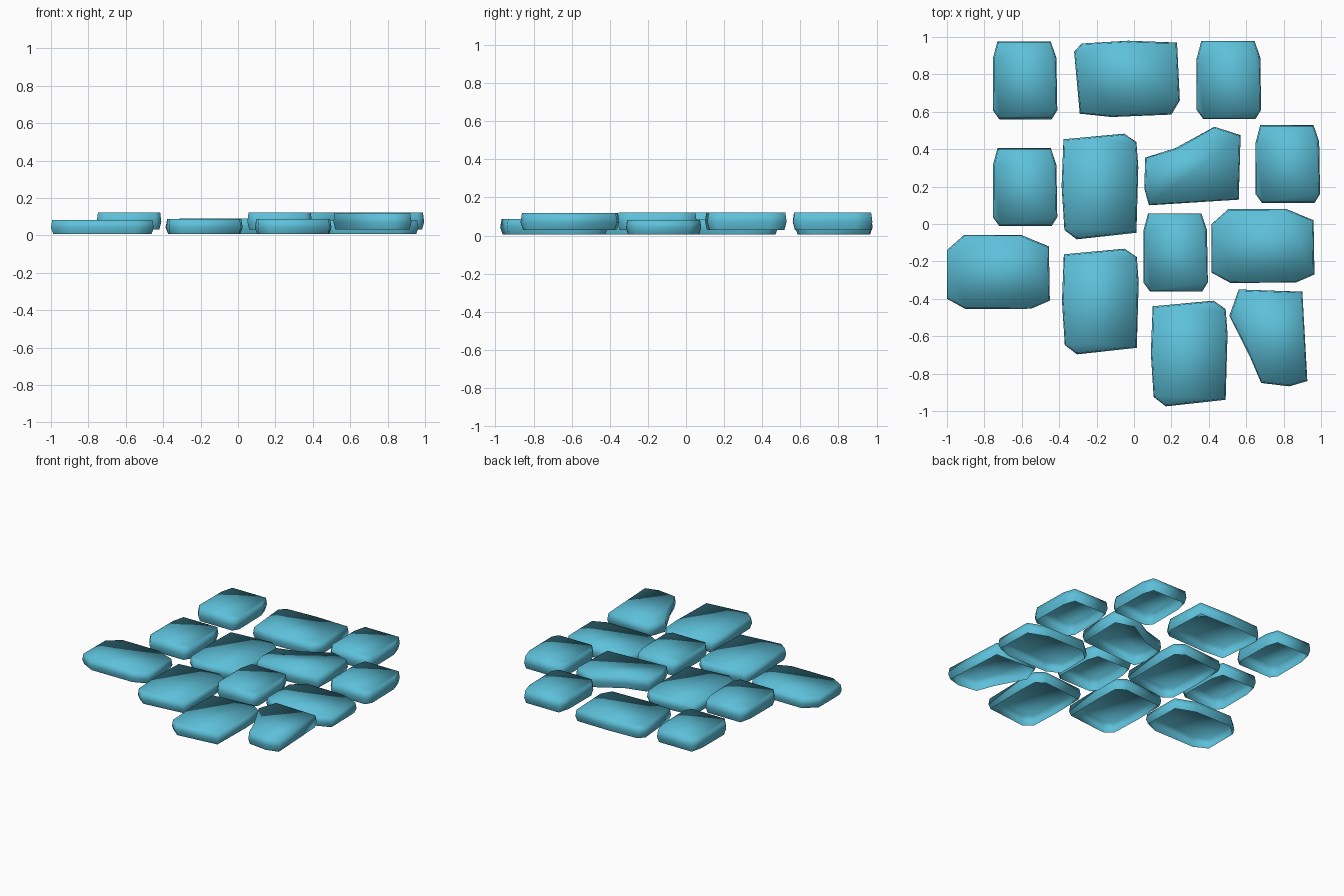
import bpy, bmesh
from mathutils import Vector

if "Cube" in bpy.data.objects:
    bpy.data.objects.remove(bpy.data.objects["Cube"])

mat = bpy.data.materials.new("blue_stone")
mat.diffuse_color = (0.11, 0.53, 0.70, 1)
mat.use_nodes = True
mat.node_tree.nodes["Principled BSDF"].inputs["Base Color"].default_value = mat.diffuse_color

# Stone outlines seen from above (clockwise)
SMALL = [(-.17, .115), (-.145, .208), (.14, .208), (.17, .12),
         (.175, -.16), (.145, -.208), (-.135, -.208), (-.17, -.16)]
TALL = [(-.195, .25), (.13, .28), (.195, .235), (.205, .1),
        (.195, -.25), (-.125, -.285), (-.19, -.235), (-.205, 0)]
WIDE = [(-.275, .12), (-.185, .2), (.125, .2), (.27, .14),
        (.275, -.15), (.175, -.193), (-.175, -.195), (-.275, -.14)]
BROAD = [(-.32, .92), (-.28, .965), (-.03, .98), (.23, .97),
         (.245, .66), (.2, .585), (-.12, .572), (-.29, .59)]
WEDGE = [(.06, .355), (.22, .405), (.43, .52), (.57, .475),
         (.56, .13), (.08, .10), (.055, .19)]
TAPERED = [(.56, -.35), (.90, -.362), (.927, -.84), (.83, -.868),
           (.68, -.85), (.62, -.71), (.51, -.49)]


def stone(name, outline, pos, z0, z1):
    """Open-bottomed shell: lower rim, full-width ring, upper rim, flat top."""
    c = sum((Vector(p) for p in outline), Vector((0, 0))) / len(outline)
    bm = bmesh.new()
    rings = []
    for t, inset in ((0, .014), (.45, 0), (1, .008)):
        ring = []
        for p in outline:
            d = Vector(p) - c
            q = c + d * (1 - inset / d.length) + Vector(pos)
            ring.append(bm.verts.new((q.x, q.y, z0 + (z1 - z0) * t)))
        rings.append(ring)
    n = len(outline)
    for lo, hi in zip(rings, rings[1:]):
        for i in range(n):
            j = (i + 1) % n
            bm.faces.new((lo[j], lo[i], hi[i], hi[j]))
    bm.faces.new(rings[-1][::-1])
    for f in bm.faces:
        f.smooth = True
    me = bpy.data.meshes.new(name)
    bm.to_mesh(me)
    bm.free()
    me.materials.append(mat)
    bpy.context.collection.objects.link(bpy.data.objects.new(name, me))


# Repeated stones
for i, p in enumerate([(-.585, .768), (.505, .77), (-.585, .197), (.82, .32), (.22, -.152)]):
    stone(f"small_stone_{i + 1}", SMALL, p, .03, .122)
for i, p in enumerate([(-.182, .203), (-.18, -.412), (.295, -.69)]):
    stone(f"tall_stone_{i + 1}", TALL, p, .006, .086)
for i, p in enumerate([(.69, -.12), (-.725, -.26)]):
    stone(f"wide_stone_{i + 1}", WIDE, p, .006, .082)

# Single irregular stones
stone("broad_stone", BROAD, (0, 0), .006, .09)
stone("wedge_stone", WEDGE, (0, 0), .03, .122)
stone("tapered_stone", TAPERED, (0, 0), .03, .118)
